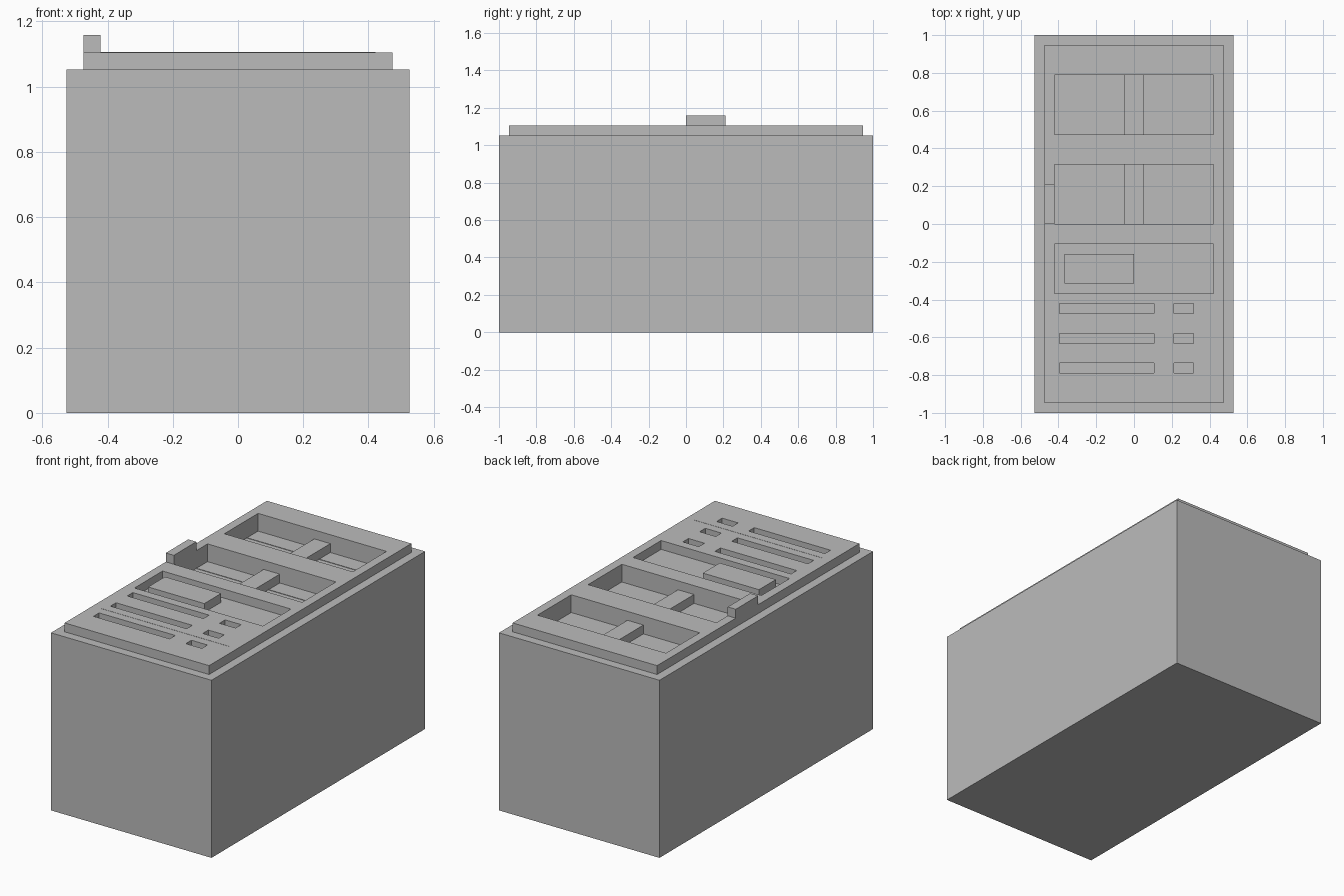
import bpy

U = 1 / 19  # module size: every part sits on this lattice

cube = bpy.data.objects.get("Cube")
if cube:
    bpy.data.objects.remove(cube, do_unlink=True)

grey = bpy.data.materials.new("plain_grey")
grey.use_nodes = True
colour = (0.5, 0.5, 0.5, 1)
grey.diffuse_color = colour
grey.node_tree.nodes["Principled BSDF"].inputs["Base Color"].default_value = colour


def box(name, x, y, z):
    """Box between lattice bounds given as (low, high) pairs."""
    bpy.ops.mesh.primitive_cube_add(size=1)
    ob = bpy.context.object
    ob.name = name
    for v in ob.data.vertices:
        v.co = [U * (lo if c < 0 else hi) for c, (lo, hi) in zip(v.co, (x, y, z))]
    ob.data.materials.append(grey)
    return ob


def cut(target, x, y, z):
    """Cut a box-shaped pocket and discard the cutter."""
    cutter = box("cutter", x, y, z)
    cutter.hide_render = True
    mod = target.modifiers.new("pocket", "BOOLEAN")
    mod.operation = "DIFFERENCE"
    mod.solver = "EXACT"
    mod.object = cutter
    bpy.context.view_layer.objects.active = target
    bpy.ops.object.modifier_apply(modifier=mod.name)
    bpy.data.objects.remove(cutter, do_unlink=True)


# Main block and raised top plate
body = box("body", (-10, 10), (-19, 19), (0, 20))
plate = box("top_plate", (-9, 9), (-18, 18), (20, 21))

# Two deep trays, each with a bridge and a thin floor strip
wide = (-8, 8)
for label, y0, strip in (("front", 0, 4), ("back", 9, 13)):
    span = (y0, y0 + 6)
    cut(plate, wide, span, (18, 23))
    cut(body, wide, span, (19, 23))
    box(label + "_tray_bridge", (-1, 1), span, (19, 20))
    box(label + "_tray_strip", wide, (strip - 0.04, strip + 0.04), (19, 19.05))

# Shallow tray with a block
cut(plate, wide, (-7, -2), (18, 23))
box("tray_block", (-7, 0), (-6, -3), (20, 21))

# Rows of long and short slots
for y in (-9, -12, -15):
    for x in ((-7.5, 2), (4, 6)):
        cut(plate, x, (y, y + 1), (18, 23))

# Thin strip between the slots and the raised side tab
box("slot_strip", wide, (-13.04, -12.96), (21, 21.02))
box("side_tab", (-9, -8), (0, 4), (21, 22))
